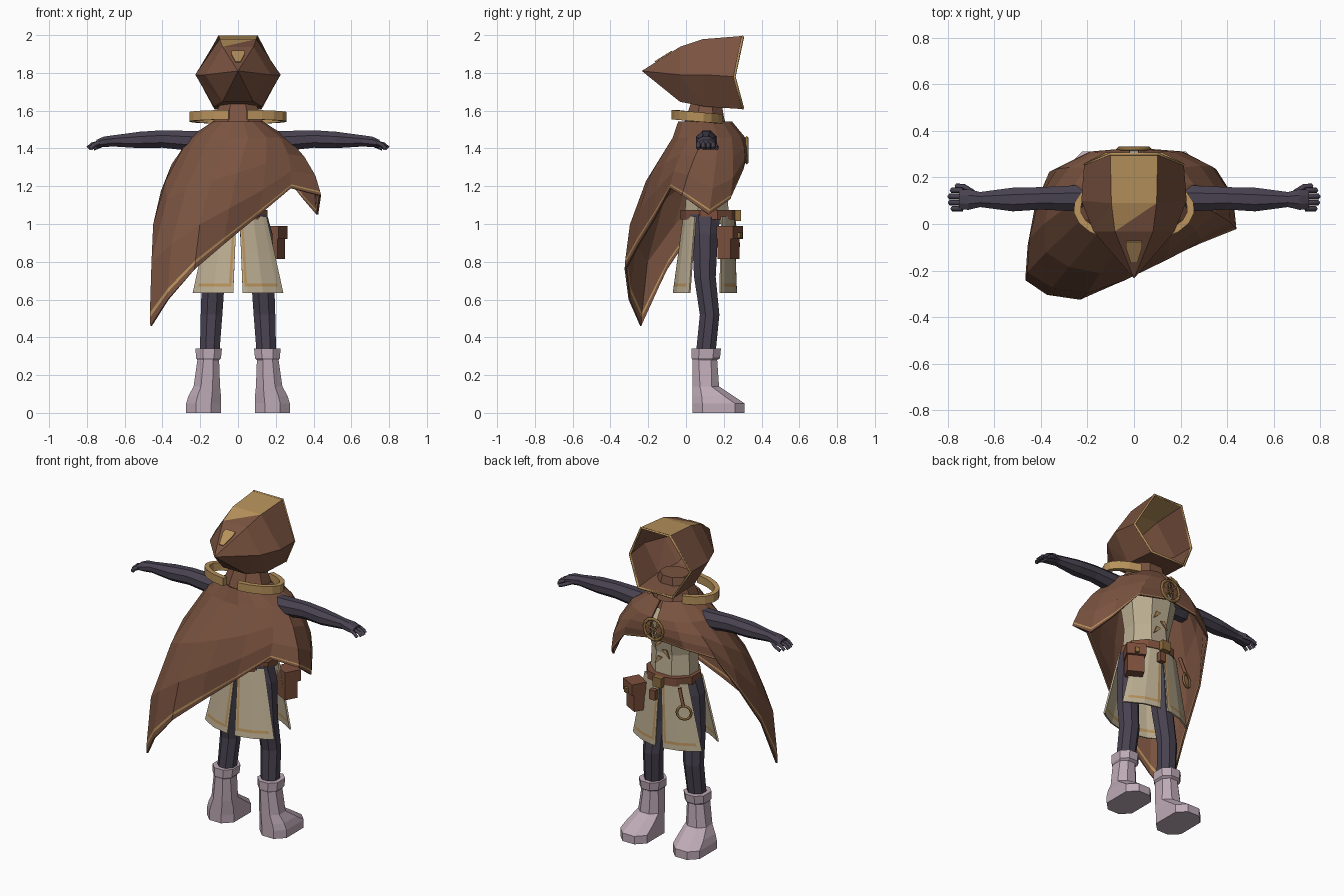
import bpy, bmesh, math
from mathutils import Vector

if "Cube" in bpy.data.objects:
    bpy.data.objects.remove(bpy.data.objects["Cube"])


def material(name, rgb):
    lin = [((c / 255 + 0.055) / 1.055) ** 2.4 for c in rgb] + [1]
    m = bpy.data.materials.new(name)
    m.use_nodes = True
    m.diffuse_color = lin
    b = m.node_tree.nodes["Principled BSDF"]
    b.inputs["Base Color"].default_value = lin
    b.inputs["Roughness"].default_value = 0.9
    return m


BROWN = material("cloak brown", (122, 83, 64))
GOLD = material("trim gold", (184, 146, 92))
CREAM = material("tunic cream", (188, 174, 146))
DARK = material("cloth dark purple", (72, 66, 80))
LILAC = material("boot lilac", (190, 170, 182))
LEATHER = material("belt leather", (125, 80, 60))
BRASS = material("old brass", (140, 108, 62))


def mesh(name, verts, faces, mats, index=None, thick=0):
    me = bpy.data.meshes.new(name)
    me.from_pydata([tuple(v) for v in verts], [], faces)
    for m in mats:
        me.materials.append(m)
    for i, p in enumerate(me.polygons):
        p.material_index = index[i] if index else 0
    bm = bmesh.new()
    bm.from_mesh(me)
    bmesh.ops.recalc_face_normals(bm, faces=bm.faces)
    bm.to_mesh(me)
    bm.free()
    ob = bpy.data.objects.new(name, me)
    bpy.context.collection.objects.link(ob)
    if thick:
        mod = ob.modifiers.new("thickness", "SOLIDIFY")
        mod.thickness, mod.offset = thick, 0
    return ob


def loft(name, rings, mat, caps=True):
    n = len(rings[0])
    faces = [(r * n + i, r * n + (i + 1) % n, (r + 1) * n + (i + 1) % n, (r + 1) * n + i)
             for r in range(len(rings) - 1) for i in range(n)]
    if caps:
        faces += [tuple(range(n)), tuple(range((len(rings) - 1) * n, len(rings) * n))]
    return mesh(name, [v for r in rings for v in r], faces, [mat])


def oval(cx, cy, z, rx, ry, n=8):
    angles = [2 * math.pi * (i + 0.5) / n for i in range(n)]
    return [(cx + rx * math.cos(a), cy + ry * math.sin(a), z) for a in angles]


def box(name, center, size, mat, spin=0):
    x, y, z = (s / 2 for s in size)
    corners = [(-x, -y), (x, -y), (x, y), (-x, y)]
    ob = loft(name, [[(a, b, h) for a, b in corners] for h in (-z, z)], mat)
    ob.location, ob.rotation_euler.z = center, spin
    return ob


def tube(name, pts, r, mat, closed=True):
    cu = bpy.data.curves.new(name, "CURVE")
    cu.dimensions, cu.bevel_depth, cu.bevel_resolution = "3D", r, 0
    sp = cu.splines.new("POLY")
    sp.points.add(len(pts) - 1)
    for p, co in zip(sp.points, pts):
        p.co = (*co, 1)
    sp.use_cyclic_u = closed
    cu.materials.append(mat)
    ob = bpy.data.objects.new(name, cu)
    bpy.context.collection.objects.link(ob)
    return ob


def hoop(name, center, r, thick, mat, lean=0):
    c, out = Vector(center), Vector((math.cos(lean), math.sin(lean), 0))
    steps = [2 * math.pi * i / 12 for i in range(12)]
    return tube(name, [c + out * r * math.cos(a) + Vector((0, 0, r * math.sin(a))) for a in steps],
                thick, mat)


# hood: nose point plus three six-sided rings, open at the end
def hood_ring(top, side, low):
    (tx, ty, tz), (sx, sy, sz), (lx, ly, lz) = top, side, low
    return [(-tx, ty, tz), (tx, ty, tz), (sx, sy, sz), (lx, ly, lz), (-lx, ly, lz), (-sx, sy, sz)]


rim = hood_ring((.1, .3, 1.992), (.21, .255, 1.78), (.12, .3, 1.612))
verts = [(0, -.23, 1.81)] + hood_ring((.08, -.03, 1.935), (.17, -.03, 1.79), (.08, -.03, 1.65))
verts += hood_ring((.095, .09, 1.975), (.222, .1, 1.79), (.125, .1, 1.625)) + rim
faces, index = [], []
for i in range(6):
    j = (i + 1) % 6
    faces += [(0, 1 + i, 1 + j), (1 + i, 7 + i, 7 + j), (1 + i, 7 + j, 1 + j), (7 + i, 13 + i, 13 + j, 7 + j)]
    index += [0, int(i == 0), 0, int(i == 0)]
mesh("hood", verts, faces, [BROWN, GOLD], index, 0.008)
tube("hood_rim", rim, 0.008, GOLD)
badge = [(-.035, -.075), (.035, -.075), (.035, -.1), (.014, -.165), (-.014, -.165), (-.035, -.1)]
mesh("hood_badge", [(x, y, 1.818 + (y + .23) * .625) for x, y in badge], [tuple(range(6))], [GOLD], None, .006)

# neck and torso
loft("neck", [oval(0, .1, 1.48, .16, .14), oval(0, .1, 1.56, .135, .11), oval(0, .11, 1.67, .09, .08)], BROWN)
loft("torso", [oval(0, .11, 1.0, .15, .13), oval(0, .11, 1.2, .14, .115), oval(0, .12, 1.4, .18, .14),
               oval(0, .1, 1.5, .12, .1)], CREAM)

# two curved collar halves, open at both ends
for s, side in ((1, "left"), (-1, "right")):
    verts, n = [], 9
    for i in range(n):
        a = math.radians(-79 + 144 * i / (n - 1))
        for r, z in ((0, -.025), (0, .025), (-.03, .025), (-.03, -.025)):
            verts.append((s * (.26 + r) * math.cos(a), .065 + (.145 + r) * math.sin(a),
                          1.567 + z - .04 * math.sin(a) * .3))
    loft(side + "_collar_half", [verts[k * 4:k * 4 + 4] for k in range(n)], GOLD)

# cape: slanted hem points, swept up to the shoulders and neck
hem = [(-.02, .31, 1.33), (-.2, .3, 1.31), (-.36, .22, 1.26), (-.42, .08, 1.03), (-.45, -.1, .76),
       (-.46, -.24, .46), (-.37, -.3, .6), (-.23, -.32, .76), (-.08, -.25, .89), (.1, -.16, 1.04),
       (.28, -.08, 1.19), (.435, -.02, 1.15), (.42, .12, 1.05), (.35, .23, 1.13), (.22, .3, 1.29),
       (.02, .31, 1.33)]
steps = [.33, .66, .93, .955, 1]
cols = []
for k, h in enumerate(hem):
    a = math.radians(94 + 352 * k / (len(hem) - 1))
    d = Vector((math.cos(a), math.sin(a), 0))
    h = Vector(h)
    shoulder = Vector((.26 * d.x, .12 + .19 * d.y, 1.455))
    col = [Vector((.13 * d.x, .1 + .14 * d.y, 1.54)), shoulder]
    out = Vector((h.x, h.y - .1, 0)).normalized()
    for t in steps:
        col.append(shoulder.lerp(h, t) + out * math.sin(math.pi * t) * .1 * (shoulder - h).length)
    cols.append(col)
R = len(cols[0])
faces = [(k * R + r, k * R + r + 1, (k + 1) * R + r + 1, (k + 1) * R + r)
         for k in range(len(cols) - 1) for r in range(R - 1)]
mesh("cape", [v for c in cols for v in c], faces, [BROWN, GOLD], [int(f[0] % R == R - 3) for f in faces], .01)

# brooch with crossed spokes, and leaf marks under it
hoop("brooch_ring", (0, .322, 1.39), .065, .01, BRASS)
for k in range(3):
    a = math.pi * k / 3 + .3
    dx, dz = .06 * math.cos(a), .06 * math.sin(a)
    tube("brooch_spoke", [(-dx, .322, 1.39 - dz), (dx, .322, 1.39 + dz)], .006, BRASS, False)
for k in range(3):
    z, s = 1.28 - .05 * k, (-1) ** k
    leaf = [(0, z), (s * .03, z + .005), (s * .05, z - .045), (s * .02, z - .02)]
    mesh("leaf_mark", [(x, .235, h) for x, h in leaf], [(0, 1, 2, 3)], [GOLD], None, .008)

# belt, buckle, pouch and hanging hoop
loft("belt", [oval(0, .12, z, .165, .148, 10) for z in (1.025, 1.075)], LEATHER)
box("buckle", (0, .275, 1.045), (.06, .03, .06), BRASS)
box("buckle_tongue", (.03, .28, .96), (.04, .03, .06), LEATHER)
box("pouch", (.185, .225, .895), (.1, .08, .16), LEATHER, -.5)
box("pouch_flap", (.188, .232, .955), (.112, .1, .07), LEATHER, -.5)
box("pouch_button", (.215, .285, .94), (.025, .016, .03), BRASS, -.5)
hoop("belt_hoop", (-.17, .262, .89), .042, .008, BRASS, .4)
tube("belt_hoop_strap", [(-.13, .25, 1.03), (-.165, .262, .93)], .012, LEATHER, False)

# four split skirt panels with gold trim lines
S, T = [0, .05, .12, .5, .86, .9, 1], [0, .5, .88, .92, 1]
for s, side in ((1, "left"), (-1, "right")):
    for face in (-1, 1):
        verts = []
        for u in S:
            for t in T:
                top = Vector((.008 + .14 * u, .12 + face * (.13 - .06 * u * u), 1.04))
                low = Vector((.025 + .212 * u, .1 + face * (.165 - .085 * u * u), .635))
                p = top.lerp(low, t)
                verts.append((s * p.x, p.y, p.z))
        n = len(T)
        faces, index = [], []
        for i in range(len(S) - 1):
            for j in range(n - 1):
                faces.append((i * n + j, i * n + j + 1, i * n + n + j + 1, i * n + n + j))
                index.append(int((i == 1 and j < 3) or (j == 2 and 0 < i < 5)))
        mesh(side + ("_front_skirt" if face < 0 else "_back_skirt"), verts, faces, [CREAM, GOLD], index, .01)


# boots use rounded rectangles stacked upward
def slab(s, z, x0, x1, y0, y1):
    c = min(x1 - x0, y1 - y0) * .28
    pts = [(x0 + c, y0), (x1 - c, y0), (x1, y0 + c), (x1, y1 - c), (x1 - c, y1), (x0 + c, y1),
           (x0, y1 - c), (x0, y0 + c)]
    return [(s * x, y, z) for x, y in pts]


for s, side in ((1, "left"), (-1, "right")):
    # leg
    loft(side + "_leg", [oval(s * x, y, z, r, q) for x, y, z, r, q in
                         ((.08, .1, 1.05, .08, .09), (.11, .1, .95, .078, .075), (.13, .1, .72, .066, .062),
                          (.14, .125, .52, .062, .056), (.15, .105, .32, .056, .056))], DARK)
    # boot
    loft(side + "_boot", [slab(s, *v) for v in
                          ((0, .09, .275, .035, .31), (.05, .09, .275, .035, .31), (.09, .09, .262, .035, .25),
                           (.14, .095, .235, .035, .175), (.28, .1, .215, .035, .165),
                           (.29, .09, .222, .03, .18), (.34, .085, .225, .03, .185))], LILAC)
    # arm and palm, swept along x
    arm = []
    for x, y, z, ry, rz in ((.1, .11, 1.44, .06, .055), (.25, .11, 1.44, .06, .057), (.4, .11, 1.45, .052, .05),
                            (.52, .105, 1.445, .055, .047), (.66, .105, 1.44, .035, .032),
                            (.71, .105, 1.435, .048, .03), (.75, .105, 1.425, .045, .022)):
        arm.append([(s * x, p, q) for p, q, _ in oval(y, z, 0, ry, rz)])
    loft(side + "_arm", arm, DARK)
    # fingers and thumb
    for k in range(4):
        y, reach = .066 + .026 * k, (.015, .004, .002, .012)[k]
        tube(side + "_finger", [(s * .735, y, 1.43), (s * (.775 - reach), y, 1.42), (s * (.795 - reach), y, 1.4)],
             .012, DARK, False).data.use_fill_caps = True
    tube(side + "_thumb", [(s * .69, .135, 1.43), (s * .73, .16, 1.415), (s * .765, .162, 1.4)],
         .012, DARK, False).data.use_fill_caps = True
